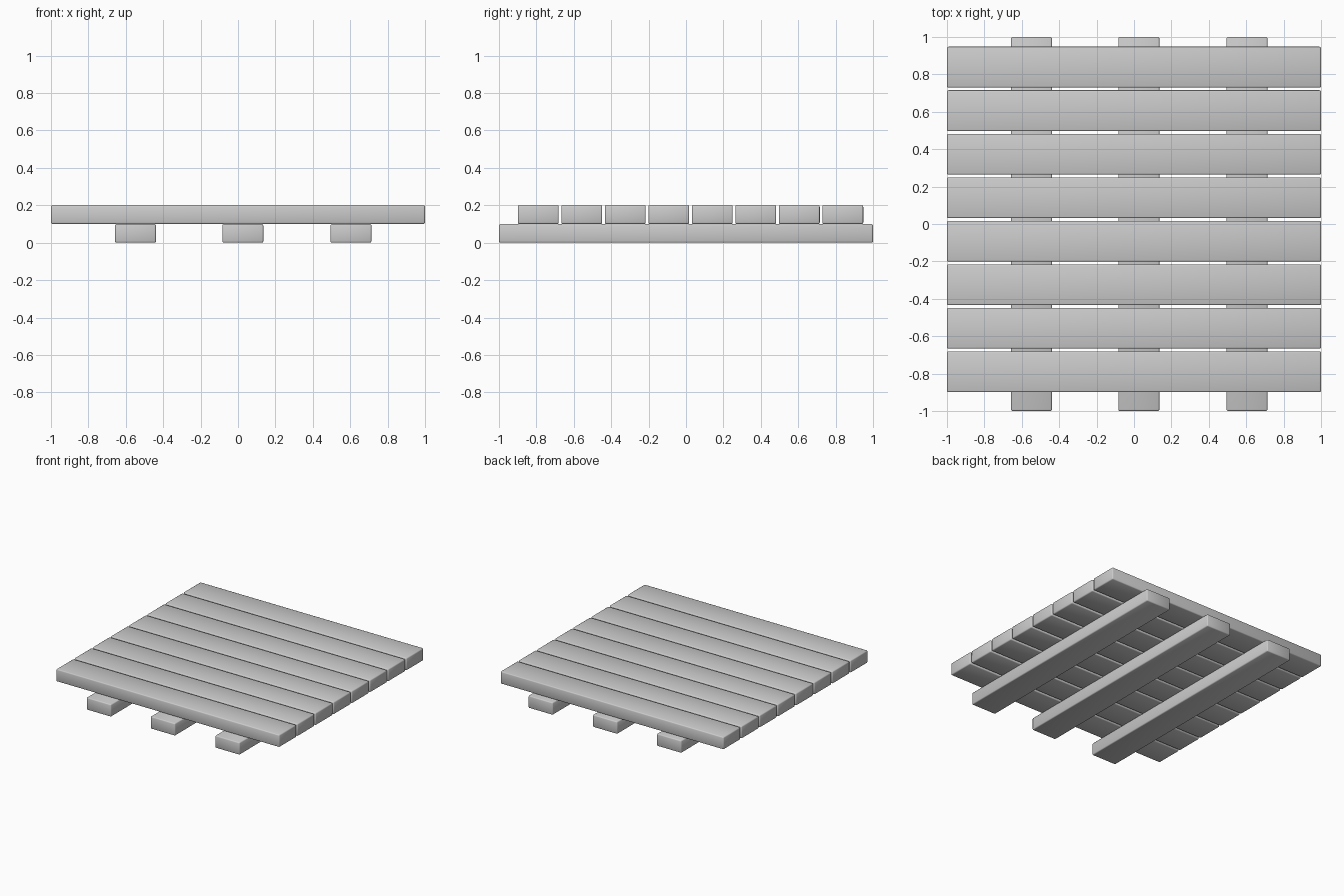
import bpy

if "Cube" in bpy.data.objects:
    bpy.data.objects.remove(bpy.data.objects["Cube"])


def board(name, size, centre, bevel=0.008):
    """Softly bevelled, smooth-shaded timber board."""
    bpy.ops.mesh.primitive_cube_add(size=1, location=centre)
    ob = bpy.context.object
    ob.name = name
    ob.scale = size
    bpy.ops.object.transform_apply(location=False, rotation=False, scale=True)
    mod = ob.modifiers.new("edge_bevel", 'BEVEL')
    mod.width = bevel
    mod.segments = 2
    bpy.ops.object.shade_smooth()
    return ob


WIDTH, THICK, LENGTH = 0.219, 0.1, 2.0

# Three runners underneath, front to back
for i, x in enumerate((-0.548, 0.026, 0.604)):
    board(f"runner_{i + 1}", (WIDTH, LENGTH, THICK), (x, 0, THICK / 2))

# Eight deck planks on top, side to side
for i in range(8):
    y = -0.79 + i * 0.2326
    board(f"deck_plank_{i + 1}", (LENGTH, WIDTH, THICK), (0, y, THICK * 1.5))
